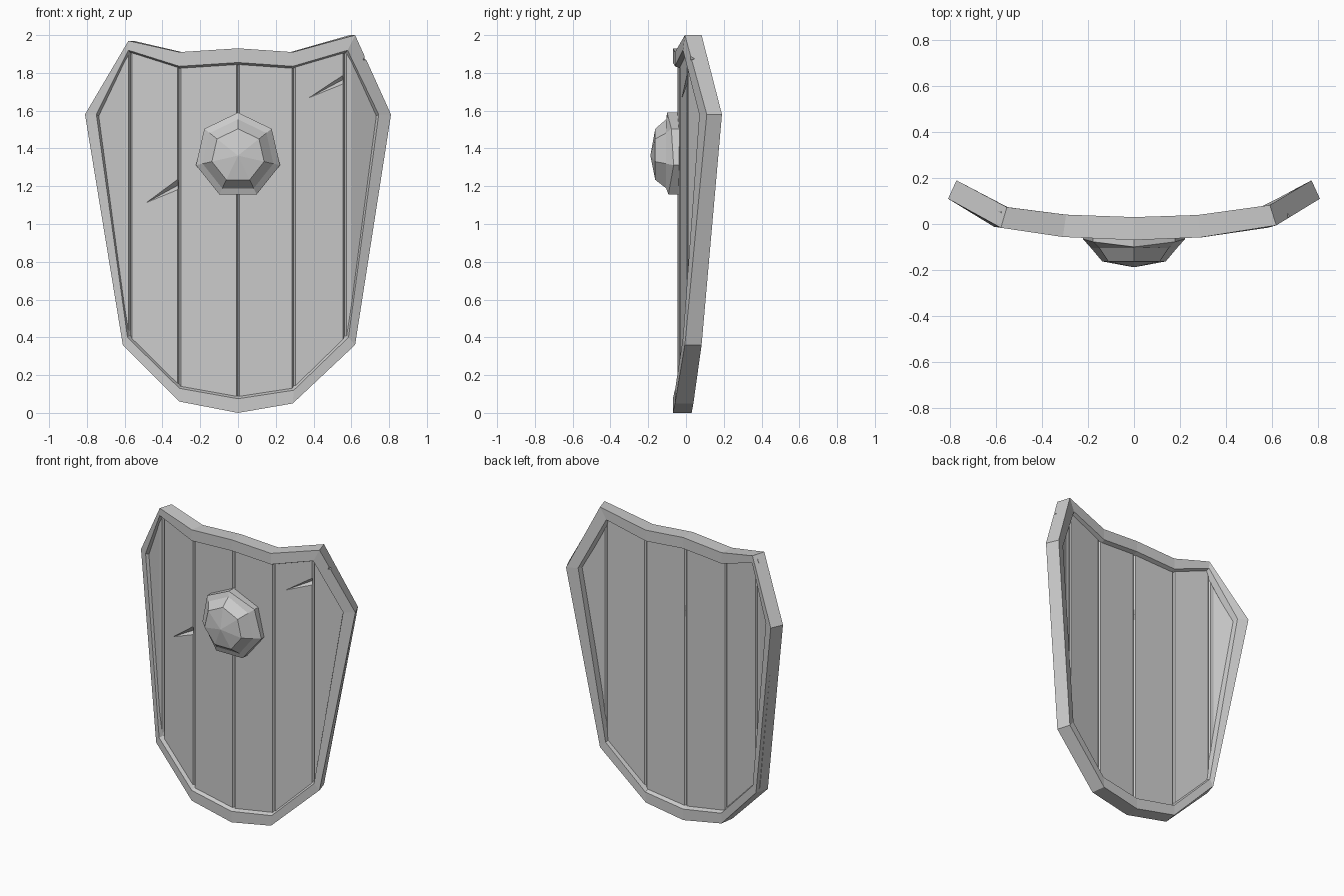
import bpy, bmesh, math

cube = bpy.data.objects.get("Cube")
if cube:
    bpy.data.objects.remove(cube, do_unlink=True)

grey = bpy.data.materials.new("plain_grey")
grey.use_nodes = True
grey.diffuse_color = (0.6, 0.6, 0.6, 1)
grey.node_tree.nodes["Principled BSDF"].inputs["Base Color"].default_value = (0.6, 0.6, 0.6, 1)


def interp(chain, x):
    """Height of a polyline at x, extended past its ends."""
    for a, b in zip(chain, chain[1:]):
        if x <= b[0] or b is chain[-1]:
            return a[1] + (b[1] - a[1]) * (x - a[0]) / (b[0] - a[0])


def front_y(x):
    """Curved front of the shield."""
    return interp([(0, -0.07), (0.3, -0.058), (0.61, -0.012), (0.81, 0.11)], abs(x))


def back_y(x):
    return front_y(x) + 0.1 - 0.03 * x * x


def make(name, verts, faces):
    bm = bmesh.new()
    vs = [bm.verts.new(v) for v in verts]
    for f in faces:
        bm.faces.new([vs[i] for i in f])
    bmesh.ops.recalc_face_normals(bm, faces=bm.faces[:])
    mesh = bpy.data.meshes.new(name)
    bm.to_mesh(mesh)
    bm.free()
    mesh.materials.append(grey)
    obj = bpy.data.objects.new(name, mesh)
    bpy.context.collection.objects.link(obj)
    return obj


def loft(name, rings, closed=False):
    """Skin equal rings; cap the ends unless the rings close on themselves."""
    n, m = len(rings), len(rings[0])
    faces = [(i * m + j, i * m + (j + 1) % m,
              (i + 1) % n * m + (j + 1) % m, (i + 1) % n * m + j)
             for i in range(n if closed else n - 1) for j in range(m)]
    if not closed:
        faces += [tuple(range(m)), tuple(range((n - 1) * m, n * m))]
    return make(name, [p for r in rings for p in r], faces)


def carve(target, points):
    """Cut a four-cornered wedge out of the target."""
    cutter = make("wedge_cutter", points, [(0, 1, 2), (0, 1, 3), (1, 2, 3), (0, 2, 3)])
    cutter.hide_render = True
    mod = target.modifiers.new("carve", 'BOOLEAN')
    mod.operation = 'DIFFERENCE'
    mod.solver = 'EXACT'
    mod.object = cutter
    bpy.context.view_layer.objects.active = target
    bpy.ops.object.modifier_apply(modifier=mod.name)
    bpy.data.objects.remove(cutter, do_unlink=True)


# Outlines of the rim, from the left-hand corner along the bottom and back over the top
outer = [(-0.81, 1.58), (-0.61, 0.36), (-0.31, 0.06), (0, 0), (0.29, 0.05), (0.62, 0.36),
         (0.81, 1.58), (0.62, 2), (0.29, 1.91), (0, 1.93), (-0.31, 1.91), (-0.58, 1.97)]
inner = [(-0.75, 1.58), (-0.585, 0.4), (-0.31, 0.13), (0, 0.075), (0.295, 0.12), (0.585, 0.4),
         (0.745, 1.58), (0.58, 1.92), (0.29, 1.835), (0, 1.855), (-0.31, 1.835), (-0.58, 1.92)]

# Rim with a chamfered inner edge on both sides
sections = []
for (ox, oz), (ix, iz) in zip(outer, inner):
    cx, cz = ix * 0.98, 1 + (iz - 1) * 0.985
    sections.append([
        (ox, front_y(ox), oz), (ix, front_y(ix), iz), (cx, front_y(cx) + 0.03, cz),
        (cx * 0.96, back_y(cx) - 0.035, cz), (ix * 0.95, back_y(ix), iz),
        (ox * 0.955, back_y(ox), oz)])
rim = loft("rim", sections, closed=True)

# Nick in the upper left edge of the rim
carve(rim, [(0.63, -0.1, 1.85), (0.70, -0.1, 2.01), (0.76, -0.1, 1.835), (0.68, 0.09, 1.88)])

# Plank panel: columns across the width with a V groove at each joint
middle = [((a + c) / 2, (b + d) / 2) for (a, b), (c, d) in zip(outer, inner)]
bottom = middle[:7]
top = [middle[0]] + middle[:5:-1]
columns = [(x, 0) for x in (-0.77, -0.6, 0.6, 0.77)]
for joint in (-0.57, -0.312, 0, 0.295, 0.565):
    columns += [(joint - 0.009, 0), (joint, 0.016), (joint + 0.009, 0)]
panel_sections = []
for x, groove in sorted(columns):
    f, b = front_y(x) + 0.025 + groove, front_y(x) + 0.072 - groove / 2
    low, high = interp(bottom, x), interp(top, x)
    panel_sections.append([(x, f, low), (x, f, high), (x, b, high), (x, b, low)])
planks = loft("planks", panel_sections)

# Two battle scratches in the planks
for tip, wide in (((-0.5, 1.105), (-0.318, 1.24, 1.18)), ((0.36, 1.66), (0.557, 1.79, 1.74))):
    x, z_up, z_low = wide
    y = front_y(x) + 0.022
    carve(planks, [(tip[0], front_y(tip[0]) + 0.022, tip[1]),
                   (x, y, z_up), (x, y, z_low), (x, y + 0.037, z_low + 0.025)])

# Seven-sided boss whose flange bends with the shield
sides = 7
rings = []
for radius, y, bend in ((0.228, -0.03, 0.7), (0.228, -0.1, 0.7), (0.192, -0.105, 0),
                        (0.142, -0.163, 0), (0.004, -0.188, 0)):
    ring = []
    for k in range(sides):
        a = 2 * math.pi * k / sides
        x = radius * math.sin(a)
        ring.append((x, y + bend * x * x, 1.362 + radius * math.cos(a)))
    rings.append(ring)
loft("boss", rings)
